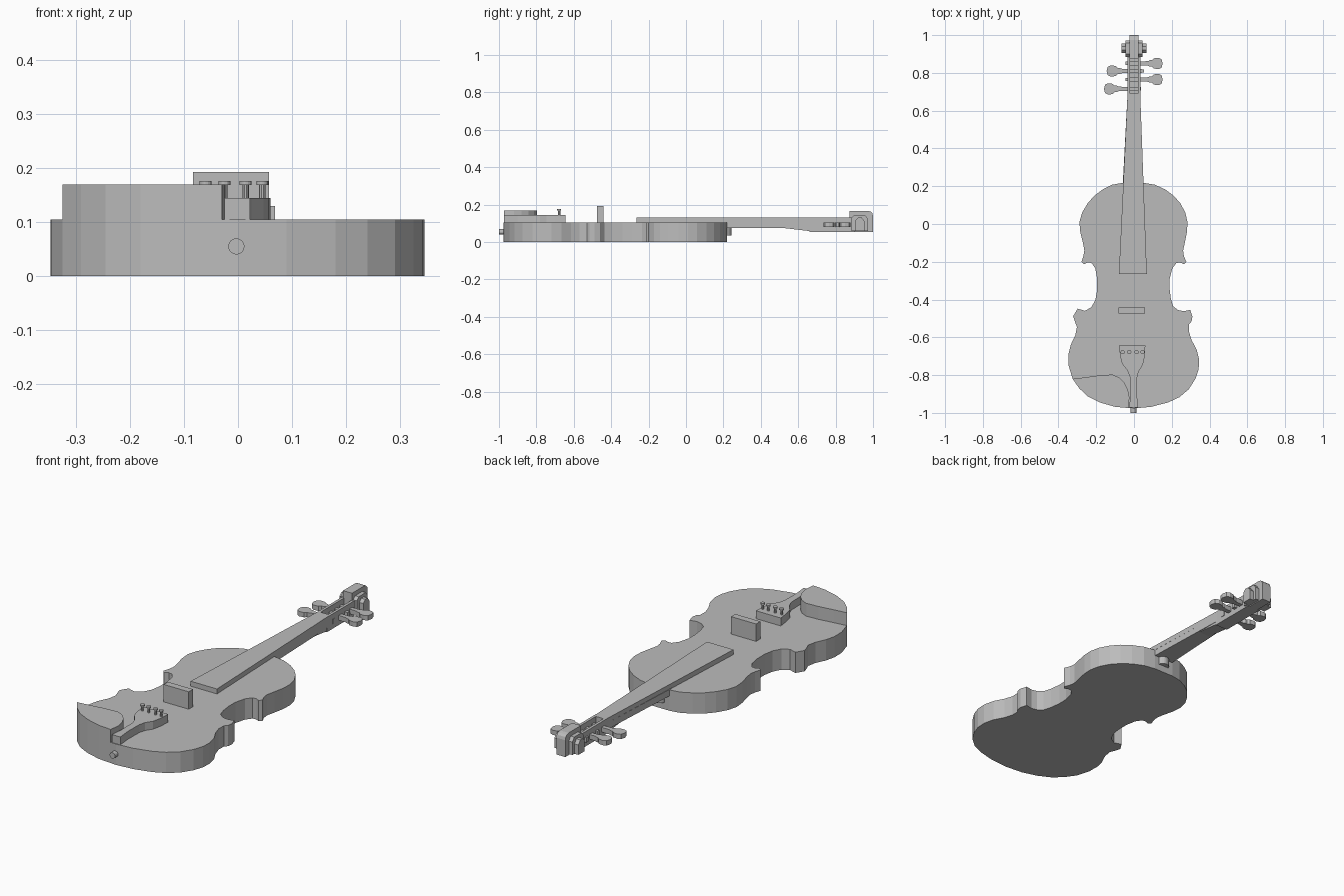
import bpy, bmesh, math

cube = bpy.data.objects.get("Cube")
if cube:
    bpy.data.objects.remove(cube)

grey = bpy.data.materials.new("plain grey")
grey.use_nodes = True
grey.diffuse_color = (0.5, 0.5, 0.5, 1)
grey.node_tree.nodes["Principled BSDF"].inputs["Base Color"].default_value = (0.5, 0.5, 0.5, 1)


def prism(name, outline, lo, hi, axis="z"):
    """Extrude an outline: (x, y) points along z, or (y, z) points along x."""
    bm = bmesh.new()
    place = (lambda a, b: (a, b, lo)) if axis == "z" else (lambda a, b: (lo, a, b))
    face = bm.faces.new([bm.verts.new(place(a, b)) for a, b in outline])
    top = bmesh.ops.extrude_face_region(bm, geom=[face])["geom"]
    shift = (0, 0, hi - lo) if axis == "z" else (hi - lo, 0, 0)
    bmesh.ops.translate(bm, vec=shift, verts=[v for v in top if isinstance(v, bmesh.types.BMVert)])
    bmesh.ops.recalc_face_normals(bm, faces=bm.faces)
    mesh = bpy.data.meshes.new(name)
    bm.to_mesh(mesh)
    bm.free()
    mesh.materials.append(grey)
    obj = bpy.data.objects.new(name, mesh)
    bpy.context.collection.objects.link(obj)
    return obj


def box(name, x0, x1, y0, y1, z0, z1):
    return prism(name, [(x0, y0), (x1, y0), (x1, y1), (x0, y1)], z0, z1)


def circle(x, y, r, n=16):
    return [(x + r * math.cos(2 * math.pi * i / n), y + r * math.sin(2 * math.pi * i / n))
            for i in range(n)]


# Body: right and left halves of the outline, from neck to tail
side_pos = [(0.05, 0.218), (0.11, 0.208), (0.165, 0.183), (0.21, 0.15), (0.245, 0.11), (0.272, 0.06),
            (0.283, 0.01), (0.281, -0.04), (0.27, -0.095), (0.26, -0.14), (0.264, -0.17),
            (0.277, -0.2), (0.264, -0.213), (0.245, -0.204), (0.225, -0.206), (0.203, -0.235),
            (0.189, -0.29), (0.188, -0.34), (0.195, -0.395), (0.207, -0.435), (0.232, -0.455),
            (0.262, -0.462), (0.298, -0.455), (0.309, -0.49), (0.305, -0.515), (0.292, -0.53),
            (0.291, -0.57), (0.305, -0.615), (0.332, -0.665), (0.345, -0.72), (0.342, -0.77),
            (0.325, -0.82), (0.29, -0.875), (0.24, -0.917), (0.18, -0.945), (0.09, -0.968)]
side_neg = [(-0.06, 0.218), (-0.115, 0.208), (-0.165, 0.183), (-0.21, 0.15), (-0.245, 0.11),
            (-0.275, 0.06), (-0.289, 0.01), (-0.284, -0.045), (-0.27, -0.1), (-0.263, -0.14),
            (-0.268, -0.17), (-0.278, -0.2), (-0.265, -0.213), (-0.245, -0.203), (-0.225, -0.206),
            (-0.205, -0.235), (-0.195, -0.29), (-0.195, -0.35), (-0.204, -0.4), (-0.225, -0.44),
            (-0.26, -0.46), (-0.298, -0.448), (-0.322, -0.488), (-0.312, -0.52), (-0.302, -0.545),
            (-0.311, -0.59), (-0.335, -0.64), (-0.347, -0.69), (-0.346, -0.75), (-0.325, -0.82),
            (-0.29, -0.87), (-0.245, -0.912), (-0.18, -0.945), (-0.1, -0.968)]
prism("body", side_pos + [(0, -0.976)] + side_neg[::-1], 0, 0.105)

# Chin rest following the body edge
prism("chin_rest", [(-0.325, -0.82), (-0.26, -0.812), (-0.18, -0.801), (-0.115, -0.797),
                    (-0.08, -0.812), (-0.05, -0.842), (-0.032, -0.88), (-0.024, -0.92),
                    (-0.03, -0.974)] + side_neg[:-6:-1][:4], 0.105, 0.17)

# Tailpiece with four fine tuners, and the end button
prism("tailpiece", [(-0.08, -0.643), (0.06, -0.643), (0.057, -0.7), (0.047, -0.745), (0.025, -0.78),
                    (0.017, -0.81), (0.015, -0.9), (0.022, -0.972), (-0.025, -0.972),
                    (-0.019, -0.9), (-0.021, -0.81), (-0.035, -0.775), (-0.063, -0.74),
                    (-0.073, -0.7)], 0.105, 0.145)
for i, x in enumerate((-0.06, -0.025, 0.014, 0.045)):
    prism(f"tuner_stem_{i + 1}", circle(x, -0.678, 0.006, 10), 0.145, 0.17)
    prism(f"tuner_head_{i + 1}", circle(x, -0.678, 0.011), 0.169, 0.176)
button = prism("end_button", circle(0, 0, 0.015), 0, 0.035)
button.rotation_euler = (math.pi / 2, 0, 0)
button.location = (-0.003, -0.965, 0.055)

# Bridge
box("bridge", -0.083, 0.057, -0.475, -0.441, 0.105, 0.193)

# Fingerboard, neck and heel
prism("fingerboard", [(-0.08, -0.265), (0.068, -0.265), (0.033, 0.69), (-0.034, 0.69)], 0.105, 0.13)
prism("neck", [(-0.06, 0.2), (0.05, 0.2), (0.033, 0.69), (-0.034, 0.69)], 0.074, 0.107)
prism("neck_wedge", [(0.53, 0.074), (0.69, 0.074), (0.69, 0.056), (0.65, 0.06)], -0.033, 0.033, "x")
prism("heel", circle(-0.004, 0.212, 0.03), 0.035, 0.075)

# Open pegbox: floor and two walls
box("pegbox_floor", -0.035, 0.035, 0.66, 0.9, 0.055, 0.075)
for name, x in (("pegbox_wall_right", -0.035), ("pegbox_wall_left", 0.021)):
    prism(name, [(0.67, 0.06), (0.9, 0.055), (0.9, 0.13), (0.67, 0.13)], x, x + 0.014, "x")

# Pegs: a shaft across the box and a rounded flat grip
grip = [(-0.045, -0.009), (0.075, -0.012), (0.083, -0.017), (0.095, -0.017), (0.105, -0.027),
        (0.13, -0.03), (0.146, -0.022), (0.152, 0)]
peg = grip + [(x, -y) for x, y in grip[-2::-1]]
for i, (side, y, out) in enumerate(((1, 0.85, 0), (-1, 0.81, -0.007), (1, 0.765, 0), (-1, 0.715, 0.007))):
    prism(f"peg_{i + 1}", [(side * (px + out), y + py) for px, py in peg], 0.08, 0.104)

# Scroll: rounded centre slab with stepped ears on both sides
prism("scroll", [(0.875, 0.055), (1.0, 0.055), (1.0, 0.14), (0.996, 0.154), (0.987, 0.163),
                 (0.973, 0.167), (0.875, 0.167)], -0.025, 0.025, "x")
for name, half, y0, y1, z1 in (("scroll_inner_ear", 0.045, 0.885, 0.972, 0.145),
                               ("scroll_outer_ear", 0.067, 0.905, 0.955, 0.13)):
    prism(name, [(y0, 0.06), (y1, 0.06), (y1, z1 - 0.02), (y1 - 0.015, z1), (y0 + 0.015, z1),
                 (y0, z1 - 0.015)], -half, half, "x")
